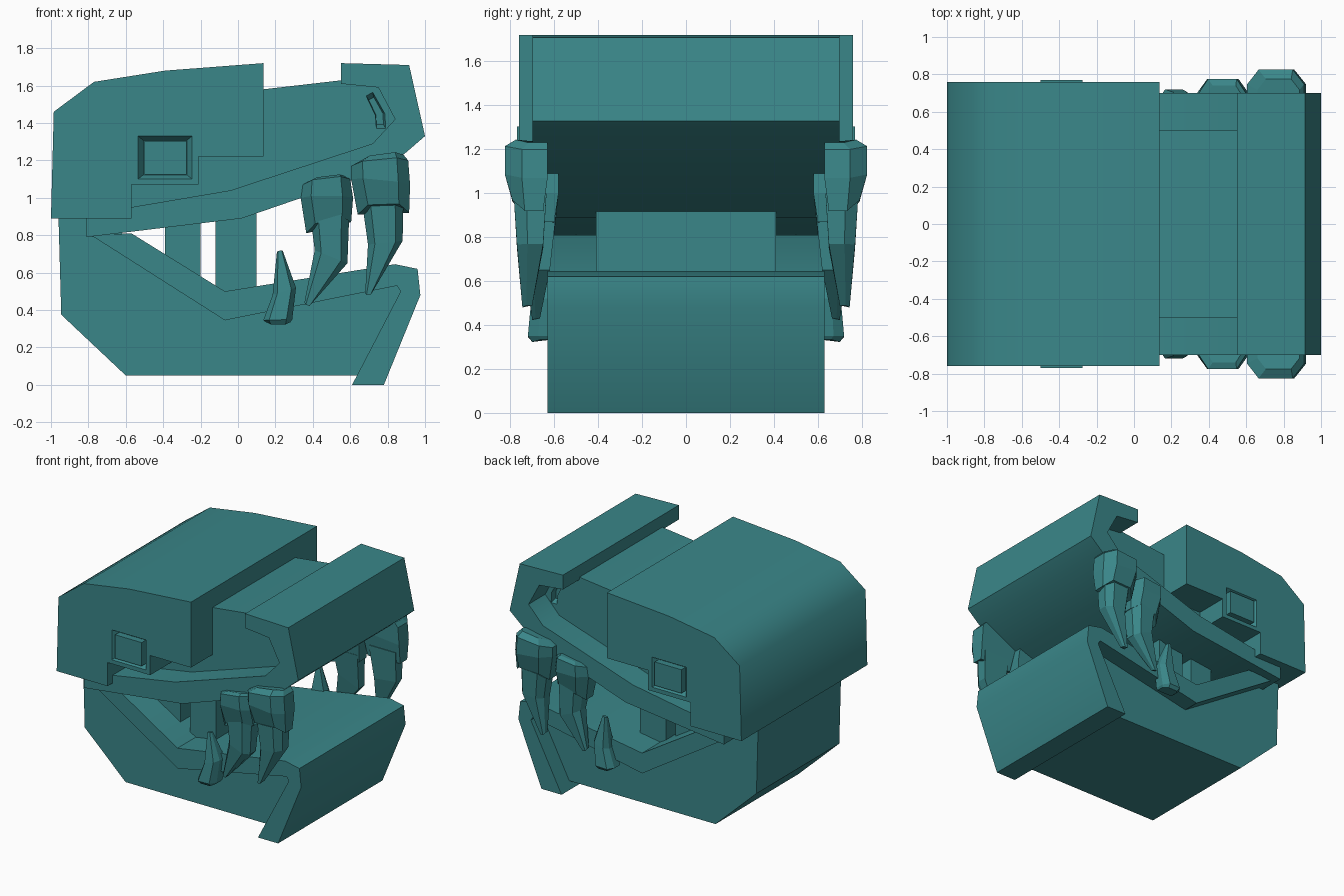
import bpy, bmesh, math

if "Cube" in bpy.data.objects:
    bpy.data.objects.remove(bpy.data.objects["Cube"])

teal = bpy.data.materials.new("teal")
teal.diffuse_color = (0.042, 0.24, 0.25, 1)
teal.use_nodes = True
teal.node_tree.nodes["Principled BSDF"].inputs["Base Color"].default_value = teal.diffuse_color


def finish(bm, name, smooth=None):
    bmesh.ops.recalc_face_normals(bm, faces=bm.faces)
    me = bpy.data.meshes.new(name)
    bm.to_mesh(me)
    bm.free()
    ob = bpy.data.objects.new(name, me)
    bpy.context.collection.objects.link(ob)
    me.materials.append(teal)
    if smooth:
        bpy.ops.object.select_all(action='DESELECT')
        ob.select_set(True)
        bpy.context.view_layer.objects.active = ob
        bpy.ops.object.shade_smooth_by_angle(angle=math.radians(smooth))
    return ob


def loft(name, loops, smooth=None):
    """Skin a list of equal-length closed loops and cap both ends."""
    bm = bmesh.new()
    rings = [[bm.verts.new(p) for p in lp] for lp in loops]
    n = len(rings[0])
    for a, b in zip(rings, rings[1:]):
        for i in range(n):
            j = (i + 1) % n
            bm.faces.new((a[i], a[j], b[j], b[i]))
    bm.faces.new(rings[0])
    bm.faces.new(rings[-1])
    return finish(bm, name, smooth)


def slab(name, pts, y, smooth=35):
    """Extrude an x-z profile symmetrically across the width."""
    return loft(name, [[(x, s * y, z) for x, z in pts] for s in (-1, 1)], smooth)


def recess(target, name, pts, y_in, y_out, scale):
    """Cut a tapered pocket into both sides of a part."""
    cx = sum(p[0] for p in pts) / len(pts)
    cz = sum(p[1] for p in pts) / len(pts)
    inner = [(cx + (x - cx) * scale, cz + (z - cz) * scale) for x, z in pts]
    for s in (-1, 1):
        cutter = loft(name, [[(x, s * y_in, z) for x, z in inner],
                             [(x, s * y_out, z) for x, z in pts]])
        cutter.hide_render = True
        cutter.hide_set(True)
        mod = target.modifiers.new(name, 'BOOLEAN')
        mod.operation = 'DIFFERENCE'
        mod.solver = 'EXACT'
        mod.object = cutter
        bpy.ops.object.select_all(action='DESELECT')
        bpy.context.view_layer.objects.active = target
        target.select_set(True)
        bpy.ops.object.modifier_apply(modifier=name)
        bpy.data.objects.remove(cutter)


# Chamfered tooth section as (x fraction, y fraction)
SECTION = [(0, 0), (0, .6), (.2, 1), (.8, 1), (1, .6), (1, 0)]


def tooth(name, rings):
    """Rings: left x, left z, right x, right z, inner y, outer y, centre lift."""
    for side, s in (("front", -1), ("back", 1)):
        loft(name + "_" + side, [
            [(x0 + (x1 - x0) * u, s * (y0 + (y1 - y0) * v),
              z0 + (z1 - z0) * u + (lift if 0 < u < 1 else 0)) for u, v in SECTION]
            for x0, z0, x1, z1, y0, y1, lift in rings])


# Skull cap with stepped lower edge and eye pockets
skull = slab("skull_cap", [(-1, .89), (-.985, 1.46), (-.77, 1.62), (-.39, 1.68), (.135, 1.72),
                           (.135, 1.22), (-.21, 1.22), (-.21, 1.07), (-.57, 1.07), (-.57, .89)],
             .76, 60)
recess(skull, "eye_cut", [(-.535, 1.1), (-.245, 1.1), (-.245, 1.33), (-.535, 1.33)], .72, .761, .8)
for s in (-1, 1):
    loft("eye", [[(x, y * s, z) for x, z in
                  [(-.5, 1.125), (-.275, 1.125), (-.275, 1.305), (-.5, 1.305)]]
                 for y in (.70, .77)])

# Snout core, recessed behind the lip, with nostrils
snout = slab("snout_core", [(-.9, .9), (-.9, 1.4), (.0, 1.565), (.135, 1.58), (.55, 1.628),
                            (.78, 1.61), (.87, 1.42), (.74, 1.26), (-.02, 1.0), (-.6, .9)], .5)
recess(snout, "nostril_cut", [(.685, 1.545), (.72, 1.565), (.785, 1.45), (.79, 1.37),
                              (.74, 1.37), (.735, 1.44)], .46, .501, .75)

# Upper lip and nose block in one band
slab("upper_lip", [(-.81, .79), (.02, .89), (.34, 1.0), (.6, 1.09), (.89, 1.235), (1, 1.33),
                   (.915, 1.71), (.55, 1.72), (.55, 1.61), (.75, 1.59), (.84, 1.42),
                   (.72, 1.29), (-.04, 1.04), (-.57, .95), (-.81, .91)], .70)

# Lower jaw core, and lip and chin band
slab("lower_jaw", [(-.96, .9), (-.945, .375), (-.6, .05), (.65, .05), (.9, .54),
                   (-.07, .4), (-.62, .79), (-.62, .9)], .5)
slab("lower_lip", [(-.81, .8), (-.57, .81), (-.07, .5), (.84, .645), (.96, .62), (.975, .48),
                   (.78, 0), (.61, 0), (.87, .5), (.85, .53), (-.07, .345), (-.77, .79)], .63)

# Posts between the jaws
for name, x0, x1, zb, zt in (("rear_post", -.39, -.2, .5, .9), ("front_post", -.12, .1, .45, .92)):
    slab(name, [(x0, zb), (x1, zb), (x1, zt), (x0, zt)], .41)

# Upper fangs with gum caps
tooth("large_fang_cap", [(.64, .91, .915, .92, .65, .79, .05), (.605, 1.1, .92, 1.07, .63, .825, .01),
                         (.605, 1.17, .91, 1.2, .63, .825, .02), (.66, 1.2, .885, 1.23, .63, .775, .02)])
tooth("large_fang", [(.68, .49, .715, .49, .70, .745, -.01), (.695, .75, .88, .77, .65, .77, 0),
                     (.66, 1.0, .885, 1.0, .635, .785, 0)])
tooth("small_fang_cap", [(.365, .81, .605, .87, .6, .74, .04), (.335, 1.0, .615, 1.0, .58, .775, .01),
                         (.345, 1.07, .6, 1.1, .58, .775, .02), (.38, 1.085, .585, 1.11, .58, .74, .02)])
tooth("small_fang", [(.355, .44, .39, .43, .665, .70, -.01), (.41, .72, .585, .65, .62, .735, 0),
                     (.385, .92, .595, .92, .59, .745, 0)])

# Lower tusks
tooth("lower_tusk", [(.15, .335, .28, .335, .6, .70, -.012), (.135, .345, .29, .35, .6, .72, 0),
                     (.185, .48, .31, .52, .6, .705, 0), (.208, .71, .24, .715, .645, .675, .005)])
